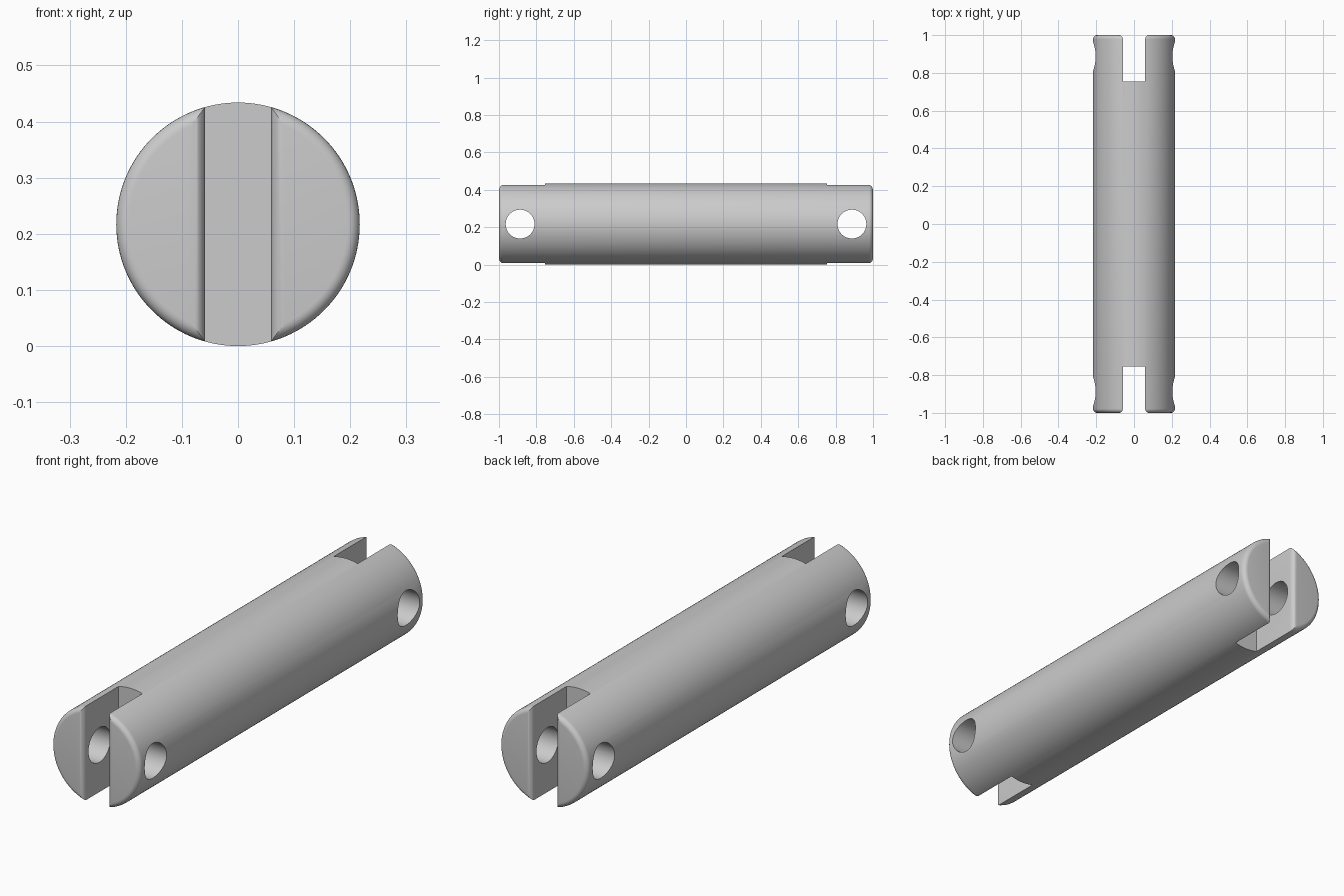
import bpy, bmesh, math
from mathutils import Matrix

cube = bpy.data.objects.get("Cube")
if cube:
    bpy.data.objects.remove(cube, do_unlink=True)

R = 0.217          # pin radius, also the height of its axis
HALF = 1.0         # half length
SLOT_HALF = 0.059  # half width of the end slots
SLOT_END = 0.755   # distance of the slot floor from the centre
HOLE_Y, HOLE_R = 0.887, 0.077
ROUND = 0.022      # edge rounding at the ends


def make_object(name, bm):
    bmesh.ops.recalc_face_normals(bm, faces=bm.faces)
    mesh = bpy.data.meshes.new(name)
    bm.to_mesh(mesh)
    bm.free()
    obj = bpy.data.objects.new(name, mesh)
    bpy.context.collection.objects.link(obj)
    return obj


def cylinder(bm, radius, length, segments, matrix):
    return bmesh.ops.create_cone(bm, cap_ends=True, segments=segments, radius1=radius,
                                 radius2=radius, depth=length, matrix=matrix)


# Cylindrical pin with rounded rims
bm = bmesh.new()
cylinder(bm, R, 2 * HALF, 128,
         Matrix.Translation((0, 0, R)) @ Matrix.Rotation(math.pi / 2, 4, 'X'))
rims = [e for e in bm.edges if abs(e.verts[0].co.y - e.verts[1].co.y) < 0.01]
bmesh.ops.bevel(bm, geom=rims, offset=ROUND, segments=6, profile=0.5, affect='EDGES')
pin = make_object("clevis_pin", bm)

# Slot cutters, flared at the mouth so the slot edges come out rounded
bm = bmesh.new()
for end in (1, -1):
    arc = [math.pi / 2 * i / 6 for i in range(7)]
    side = [(SLOT_HALF, SLOT_END)]
    side += [(SLOT_HALF + ROUND * (1 - math.cos(a)), HALF - ROUND * (1 - math.sin(a))) for a in arc]
    side += [(SLOT_HALF + ROUND, HALF + 0.1)]
    outline = side + [(-x, y) for x, y in reversed(side)]
    face = bm.faces.new([bm.verts.new((x, end * y, -0.1)) for x, y in outline])
    top = bmesh.ops.extrude_face_region(bm, geom=[face])["geom"]
    bmesh.ops.translate(bm, vec=(0, 0, 2 * R + 0.2),
                        verts=[v for v in top if isinstance(v, bmesh.types.BMVert)])
slot_cutter = make_object("slot_cutter", bm)

# Cross hole cutters
bm = bmesh.new()
for end in (1, -1):
    cylinder(bm, HOLE_R, 1, 64,
             Matrix.Translation((0, end * HOLE_Y, R)) @ Matrix.Rotation(math.pi / 2, 4, 'Y'))
hole_cutter = make_object("hole_cutter", bm)

# Cut the slots and holes
bpy.ops.object.select_all(action='DESELECT')
bpy.context.view_layer.objects.active = pin
pin.select_set(True)
for cutter in (slot_cutter, hole_cutter):
    cutter.hide_render = True
    mod = pin.modifiers.new(cutter.name, 'BOOLEAN')
    mod.operation = 'DIFFERENCE'
    mod.solver = 'EXACT'
    mod.object = cutter
    bpy.ops.object.modifier_apply(modifier=mod.name)
    bpy.data.objects.remove(cutter, do_unlink=True)

# Plain grey metal
grey = bpy.data.materials.new("plain_grey")
grey.use_nodes = True
colour = (0.6, 0.6, 0.6, 1)
grey.diffuse_color = colour
grey.node_tree.nodes["Principled BSDF"].inputs["Base Color"].default_value = colour
pin.data.materials.clear()
pin.data.materials.append(grey)

bpy.ops.object.shade_smooth_by_angle(angle=math.radians(30))
